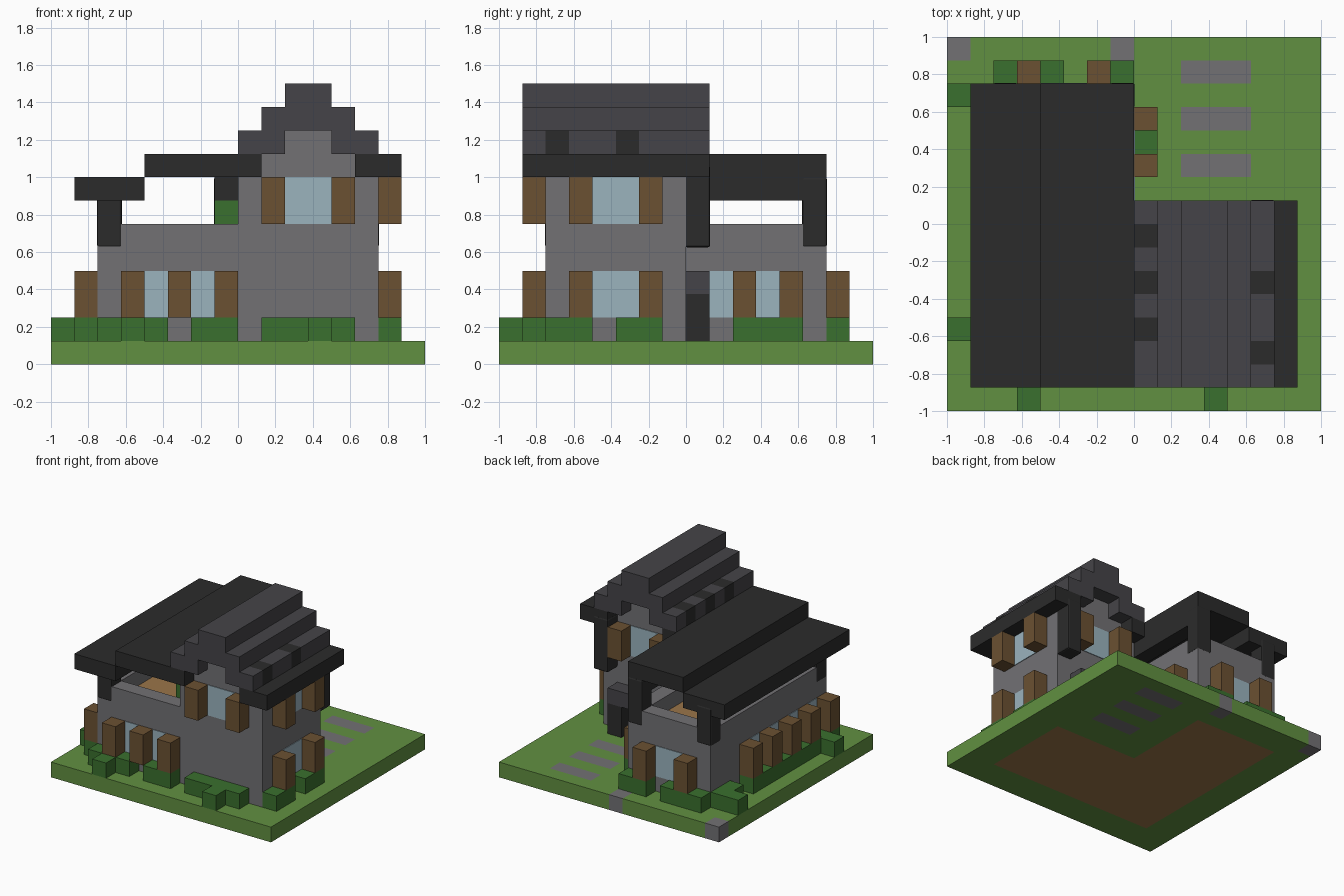
import bpy
import bmesh
from mathutils import Matrix, Vector

CELL = 0.125  # every part sits on a grid of this size

cube = bpy.data.objects.get("Cube")
if cube:
    bpy.data.objects.remove(cube, do_unlink=True)


def linear(c):
    return c / 12.92 if c <= 0.04045 else ((c + 0.055) / 1.055) ** 2.4


def material(name, code):
    rgb = [linear(v / 255) for v in bytes.fromhex(code)]
    mat = bpy.data.materials.new(name)
    mat.use_nodes = True
    mat.diffuse_color = (*rgb, 1)
    mat.node_tree.nodes["Principled BSDF"].inputs["Base Color"].default_value = (*rgb, 1)
    return mat


grass = material("grass green", "619041")
stone = material("stone grey", "727174")
planks = material("plank tan", "9a7549")
wood = material("shutter brown", "6b5132")
glass = material("pale glass", "9bb3be")
leaf = material("leaf green", "3a702e")
black = material("roof black", "2b2b2b")
slate = material("slate grey", "454448")


def add_mesh(name, bm, *mats):
    mesh = bpy.data.meshes.new(name)
    bm.to_mesh(mesh)
    bm.free()
    for mat in mats:
        mesh.materials.append(mat)
    obj = bpy.data.objects.new(name, mesh)
    bpy.context.collection.objects.link(obj)
    return obj


def blocks(name, mat, boxes):
    """One object made of boxes, each given by its low and high corner in cells."""
    bm = bmesh.new()
    for low, high in boxes:
        a, b = Vector(low) * CELL, Vector(high) * CELL
        bmesh.ops.create_cube(bm, size=1, matrix=Matrix.Translation((a + b) / 2)
                              @ Matrix.Diagonal((*(b - a), 1)))
    return add_mesh(name, bm, mat)


def wall_row(name, axis, sign, wall, start, z, pattern):
    """Cells along a wall: S shutter, G glass plate, B bush, dot for nothing."""
    kinds = {"S": ("shutters", wood, 1, 2), "G": ("glass", glass, 0.04, 2),
             "B": ("bushes", leaf, 1, 1)}
    for key, (label, mat, depth, height) in kinds.items():
        boxes = []
        for i, char in enumerate(pattern, start):
            if char == key:
                near, far = sorted((wall, wall + sign * depth))
                low, high = (near, i, z), (far, i + 1, z + height)
                if axis == "y":
                    low, high = (i, near, z), (i + 1, far, z + height)
                boxes.append((low, high))
        if boxes:
            blocks(f"{name}_{label}", mat, boxes)


# Ground: cells coloured by place, then thickened
def ground_kind(x, y):
    if abs(x) < 6 and -6 < y < (6 if x < 0 else 0):
        return 2
    on_path = 2 < x < 5 and y > 2 and int(y) % 2 == 0 and y < 7
    on_marker = y > 7 and int(x // 1) in (-8, -1)
    return 1 if on_path or on_marker else 0


bm = bmesh.new()
bmesh.ops.create_grid(bm, x_segments=16, y_segments=16, size=1)
bmesh.ops.translate(bm, verts=bm.verts, vec=(0, 0, CELL))
for face in bm.faces:
    c = face.calc_center_median() / CELL
    face.material_index = ground_kind(c.x, c.y)
ground = add_mesh("ground", bm, grass, stone, planks)
solid = ground.modifiers.new("thickness", "SOLIDIFY")
solid.thickness = CELL
solid.offset = -1

# Low wing: four walls around an open upper floor
blocks("low_wing_walls", stone, [
    ((-6, -6, 1), (0, -5, 6)), ((-6, 5, 1), (0, 6, 6)),
    ((-6, -5, 1), (-5, 5, 6)), ((-1, -5, 1), (0, 5, 6))])
blocks("upper_floor", planks, [((-5, -5, 4), (-1, 5, 5))])
blocks("upper_floor_plant", leaf, [((-1, -5, 5), (0, -4, 7))])

# Tall wing with a stepped gable
blocks("tall_wing", stone, [
    ((0, -6, 1), (6, 0, 8)), ((1, -6, 8), (5, 0, 9)), ((2, -6, 9), (4, 0, 10))])

# Windows with shutters
wall_row("front_lower", "y", -1, -6, -5, 2, "SGSGS")
wall_row("front_upper", "y", -1, -6, 1, 6, "SGGS")
wall_row("back_lower", "y", 1, 6, -5, 2, "SGGS")
wall_row("back_upper", "y", 1, 0, 1, 6, "SGGS")
for label, z in (("lower", 2), ("upper", 6)):
    wall_row(f"left_{label}", "x", 1, 6, -5, z, "SGGS")
wall_row("courtyard", "x", 1, 0, 1, 2, "GSGS")
wall_row("right", "x", -1, -6, -6, 2, "SGSGSGSGS")

# Bushes around the walls
wall_row("front", "y", -1, -6, -6, 1, "BBB.BB.BBBB.")
wall_row("back", "y", 1, 6, -6, 1, "BBB.BB")
wall_row("left", "x", 1, 6, -6, 1, "BB.BB")
wall_row("courtyard", "x", 1, 0, 2, 1, "BBB")
wall_row("right", "x", -1, -6, -6, 1, "BBBBBBBBB.BB")
blocks("outer_bushes", leaf, [
    ((x, y, 1), (x + 1, y + 1, 2)) for x, y in ((-5, -8), (3, -8), (-8, -5), (-8, 5))])

# Black roof over the low wing and eaves of the tall wing
blocks("low_roof", black, [((-7, -7, 7), (-4, 6, 8)), ((-4, -7, 8), (0, 6, 9))])
blocks("roof_beam", black, [((-1, -5, 7), (0, 6, 8))])
blocks("tall_wing_eaves", black, [((0, -7, 8), (1, 1, 9)), ((5, -7, 8), (7, 1, 9))])

# Stepped slate roof, its lowest course patched with black
blocks("slate_roof", slate, [
    ((1, -7, 9), (2, 1, 10)), ((4, -7, 9), (5, 1, 10)),
    ((1, -7, 10), (5, 1, 11)), ((2, -7, 11), (4, 1, 12))])
for name, x, dark in (("right_course", 0, (-1, -3, -5)), ("left_course", 5, (-3, -6))):
    for label, mat, patched in (("slate", slate, False), ("patch", black, True)):
        blocks(f"{name}_{label}", mat, [
            ((x, y, 9), (x + 1, y + 1, 10)) for y in range(-7, 1) if (y in dark) == patched])

# Roof posts with softened lower ends
G = 0.03
for name, x, y, top in (("front_right_post", -6, -6, 7.5), ("back_right_post", -6, 5, 7.5),
                        ("back_inner_post", -1, 5, 8), ("back_left_post", 5, 0, 8.5)):
    post = blocks(name, black, [((x - G, y - G, 5), (x + 1 + G, y + 1 + G, top))])
    bevel = post.modifiers.new("soft_edges", "BEVEL")
    bevel.width = 0.012
    bevel.segments = 2

# Porch around the back door
blocks("porch_posts", black, [((x, 0, 1), (x + 1, 1, 3)) for x in (2, 4)])
blocks("porch_cap", slate, [((2, 0, 3), (5, 1, 4))])
blocks("back_door", wood, [((3, 0, 1), (4, 0.05, 3))])
